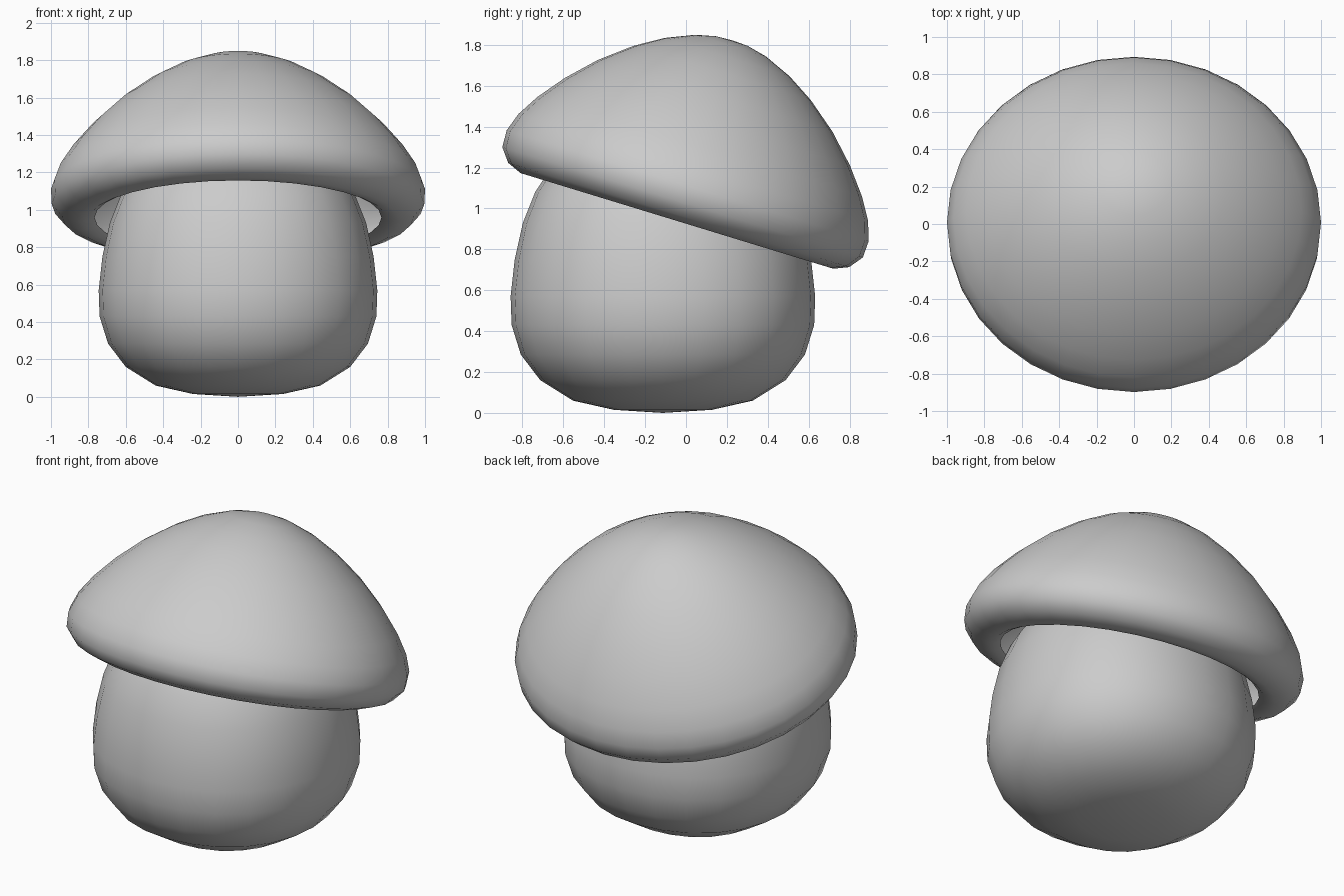
import bpy, bmesh, math

if "Cube" in bpy.data.objects:
    bpy.data.objects.remove(bpy.data.objects["Cube"])


def lathe(name, profile, segments, boxiness=0.0):
    """Revolve an (r, z) profile around z; r = 0 makes a pole.
    boxiness pushes the diagonals out for a slightly squared section."""
    bm = bmesh.new()
    rings = []
    for r, z in profile:
        if r == 0:
            rings.append([bm.verts.new((0, 0, z))])
            continue
        ring = []
        for i in range(segments):
            a = 2 * math.pi * i / segments
            k = r * (1 + boxiness * math.sin(2 * a) ** 2)
            ring.append(bm.verts.new((k * math.cos(a), k * math.sin(a), z)))
        rings.append(ring)
    for a, b in zip(rings, rings[1:]):
        for i in range(segments):
            j = (i + 1) % segments
            if len(a) == 1:
                bm.faces.new((a[0], b[j], b[i]))
            elif len(b) == 1:
                bm.faces.new((a[i], a[j], b[0]))
            else:
                bm.faces.new((a[i], a[j], b[j], b[i]))
    for f in bm.faces:
        f.smooth = True
    mesh = bpy.data.meshes.new(name)
    bm.to_mesh(mesh)
    bm.free()
    obj = bpy.data.objects.new(name, mesh)
    bpy.context.collection.objects.link(obj)
    return obj


# Stem: plump, slightly squared barrel, its top hidden inside the cap
stem = lathe("stem", [
    (0, 0), (0.24, 0.015), (0.44, 0.06), (0.60, 0.16), (0.695, 0.285),
    (0.74, 0.43), (0.745, 0.57), (0.725, 0.75), (0.685, 0.93), (0.625, 1.08),
    (0.54, 1.21), (0.42, 1.32), (0.24, 1.39), (0, 1.41)], 24, 0.025)
stem.location = (0, -0.113, 0)

# Cap: hollow open shell with a rolled-in lip, tilted down towards the back
# (profile runs from the inner lip edge out and up to the crown)
cap = lathe("cap", [
    (0.71, 0.015), (0.745, -0.005), (0.80, -0.005), (0.872, 0.025),
    (0.922, 0.09), (0.926, 0.175), (0.894, 0.269), (0.83, 0.375),
    (0.73, 0.502), (0.60, 0.635), (0.453, 0.752), (0.32, 0.833),
    (0.18, 0.892), (0.08, 0.915), (0, 0.919)], 32)
cap.scale = (1.08, 1, 1)
cap.rotation_euler = (math.radians(-17), 0, 0)
cap.location = (0, -0.043, 0.944)
